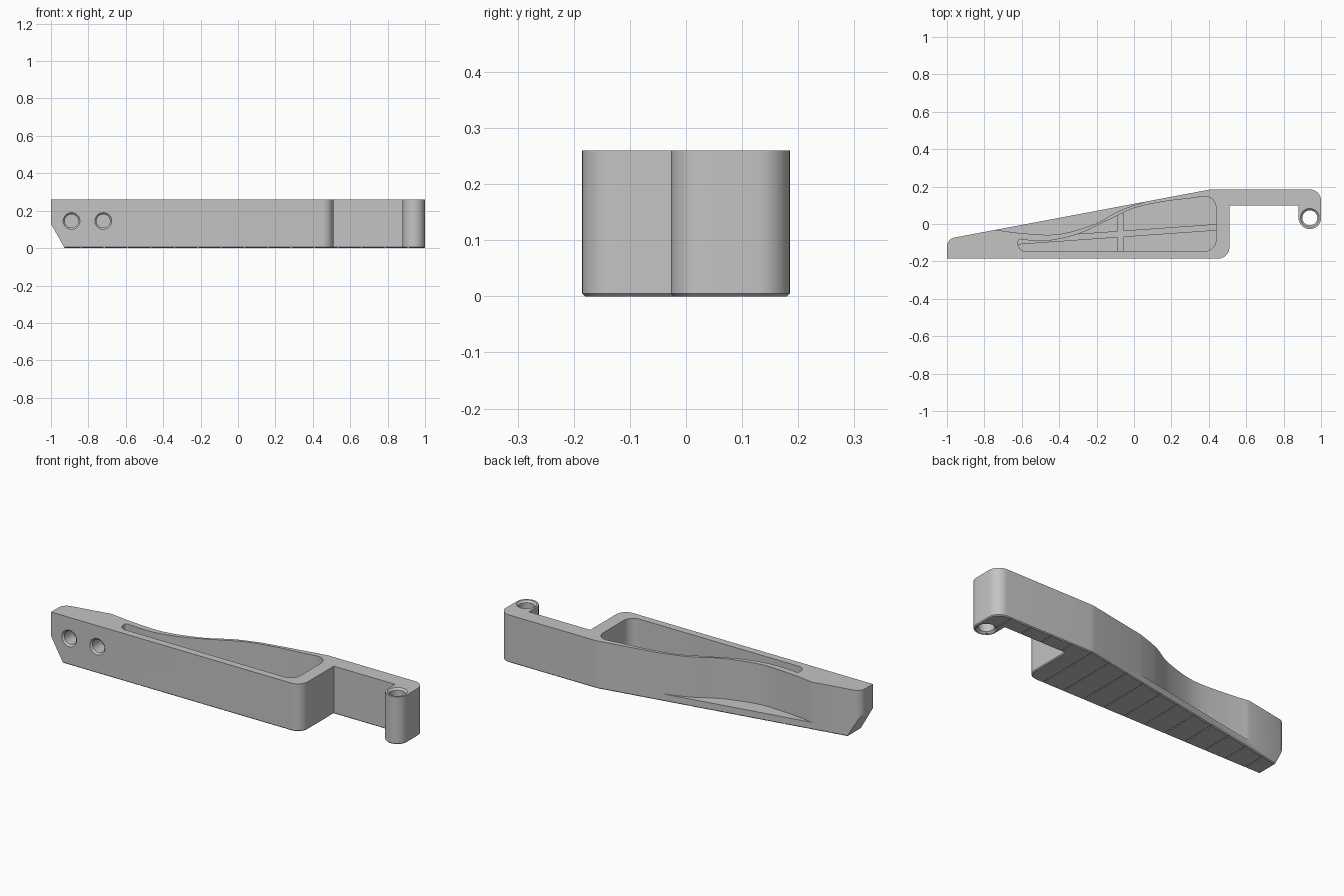
import bpy, bmesh, math
from mathutils import Vector

cube = bpy.data.objects.get("Cube")
if cube:
    bpy.data.objects.remove(cube, do_unlink=True)

HEIGHT = 0.26
FLOOR = 0.04

grey = bpy.data.materials.new("plain grey")
grey.use_nodes = True
grey.diffuse_color = (0.55, 0.55, 0.55, 1)
grey.node_tree.nodes["Principled BSDF"].inputs["Base Color"].default_value = grey.diffuse_color


def rounded(corners, steps=10):
    """Outline from (x, y, radius) corners, with arcs at the rounded ones."""
    out = []
    n = len(corners)
    for i, (x, y, r) in enumerate(corners):
        p = Vector((x, y))
        if r == 0:
            out.append(p)
            continue
        a = (Vector(corners[i - 1][:2]) - p).normalized()
        b = (Vector(corners[(i + 1) % n][:2]) - p).normalized()
        half = a.angle(b) / 2
        centre = p + (a + b).normalized() * r / math.sin(half)
        start = p + a * r / math.tan(half) - centre
        end = p + b * r / math.tan(half) - centre
        total = start.angle(end)
        for k in range(steps + 1):
            t = k / steps
            out.append(centre + (start * math.sin((1 - t) * total)
                                 + end * math.sin(t * total)) / math.sin(total))
    return out


def spline(points, steps=8):
    """Smooth curve through the points."""
    p = [Vector(q) for q in points]
    p = [2 * p[0] - p[1]] + p + [2 * p[-1] - p[-2]]
    out = []
    for a, b, c, d in zip(p, p[1:], p[2:], p[3:]):
        for k in range(steps):
            t = k / steps
            out.append(b + (c - a) * t / 2 + (2 * a - 5 * b + 4 * c - d) * t * t / 2
                       + (3 * b - a - 3 * c + d) * t ** 3 / 2)
    return out + [p[-2]]


def inset(outline, d):
    """Counter-clockwise outline moved inward by d."""
    out = []
    for i, p in enumerate(outline):
        a = (p - outline[i - 1]).normalized()
        b = (outline[(i + 1) % len(outline)] - p).normalized()
        m = Vector((-a.y - b.y, a.x + b.x))
        out.append(p + m * d / (1 + a.dot(b)))
    return out


def skin(name, loops):
    """Closed solid through matching loops of points, capped at both ends."""
    bm = bmesh.new()
    rings = [[bm.verts.new(p) for p in loop] for loop in loops]
    n = len(rings[0])
    for a, b in zip(rings, rings[1:]):
        for k in range(n):
            j = (k + 1) % n
            bm.faces.new((a[k], a[j], b[j], b[k]))
    bm.faces.new(rings[0][::-1])
    bm.faces.new(rings[-1])
    bm.normal_update()
    if bm.calc_volume(signed=True) < 0:
        bmesh.ops.reverse_faces(bm, faces=bm.faces)
    mesh = bpy.data.meshes.new(name)
    bm.to_mesh(mesh)
    bm.free()
    mesh.materials.append(grey)
    obj = bpy.data.objects.new(name, mesh)
    bpy.context.collection.objects.link(obj)
    return obj


def level(outline, z):
    return [(x, y, z) for x, y in outline]


def prism(name, outline, low, high):
    return skin(name, [level(outline, low), level(outline, high)])


def circle(r, sides=40):
    return [(r * math.cos(math.tau * k / sides), r * math.sin(math.tau * k / sides))
            for k in range(sides)]


def box(x0, x1, y0, y1):
    return [(x0, y0), (x1, y0), (x1, y1), (x0, y1)]


def cut(target, cutter):
    mod = target.modifiers.new("cut", "BOOLEAN")
    mod.operation = "DIFFERENCE"
    mod.solver = "EXACT"
    mod.object = cutter
    bpy.context.view_layer.objects.active = target
    bpy.ops.object.modifier_apply(modifier=mod.name)
    bpy.data.objects.remove(cutter, do_unlink=True)


# Body with the side arm and the round pivot end, chamfered underneath
outline = rounded([
    (-1, -0.185, 0), (0.51, -0.185, 0.06), (0.51, 0.098, 0), (0.88, 0.098, 0),
    (0.88, -0.027, 0.059), (1, -0.027, 0.059), (1, 0.185, 0.06),
    (0.41, 0.185, 0.2), (-1, -0.08, 0.05)])
body = skin("handle_body", [level(inset(outline, 0.005), 0), level(outline, 0.005),
                            level(outline, HEIGHT)])

# Finger scoop in the back, leaving a low ledge
scoop = spline([(-0.8, -0.02), (-0.74, -0.031), (-0.58, -0.051), (-0.4, -0.054), (-0.21, 0),
                (-0.08, 0.07), (0.05, 0.116), (0.12, 0.135)])
cut(body, prism("scoop_cutter", scoop + [(0.12, 0.3), (-0.8, 0.3)], FLOOR, 0.4))

# Pocket in the top
wall = spline([(-0.59, -0.086), (-0.45, -0.088), (-0.29, -0.05), (-0.13, 0.025),
               (0, 0.085), (0.16, 0.12), (0.3, 0.137)])
ends = rounded([(0.3, 0.137, 0), (0.438, 0.158, 0.06), (0.438, -0.145, 0.06),
                (-0.62, -0.145, 0.04), (-0.62, -0.084, 0.015)])
cut(body, prism("pocket_cutter", wall + ends[1:], FLOOR, 0.4))

# Sloped lower corner at the narrow end
slope = [(-1.1, 0.306), (-1.1, -0.1), (-0.87, -0.1)]
cut(body, skin("corner_cutter", [[(x, y, z) for x, z in slope] for y in (-0.3, 0.3)]))

# Two blind screw holes in the front
for x in (-0.89, -0.72):
    cut(body, skin("screw_hole_cutter", [
        [(x + u, depth - 0.185, 0.145 + v) for u, v in circle(r)]
        for r, depth in ((0.055, -0.01), (0.036, 0.009), (0.036, 0.085))]))

# Pivot hole with countersunk ends
cut(body, skin("pivot_hole_cutter", [
    [(0.94 + u, 0.033 + v, z) for u, v in circle(r)]
    for r, z in ((0.06, -0.01), (0.04, 0.01), (0.04, HEIGHT - 0.01), (0.06, HEIGHT + 0.01))]))

# Fine grooves across the underside
for i in range(15):
    x = -0.84 + i * 0.125
    cut(body, prism("groove_cutter", box(x - 0.003, x + 0.003, -0.3, 0.3), -0.02, 0.004))

# Low stiffening ribs on the pocket floor
ribs = [prism("long_rib", [(-0.63, -0.11), (0.45, -0.034), (0.45, 0), (-0.63, -0.076)],
              FLOOR - 0.01, 0.1),
        prism("cross_rib", box(-0.087, -0.055, -0.16, 0.055), FLOOR - 0.01, 0.1)]

for obj in [body] + ribs:
    bpy.ops.object.select_all(action="DESELECT")
    obj.select_set(True)
    bpy.context.view_layer.objects.active = obj
    bpy.ops.object.shade_smooth_by_angle(angle=math.radians(30))
